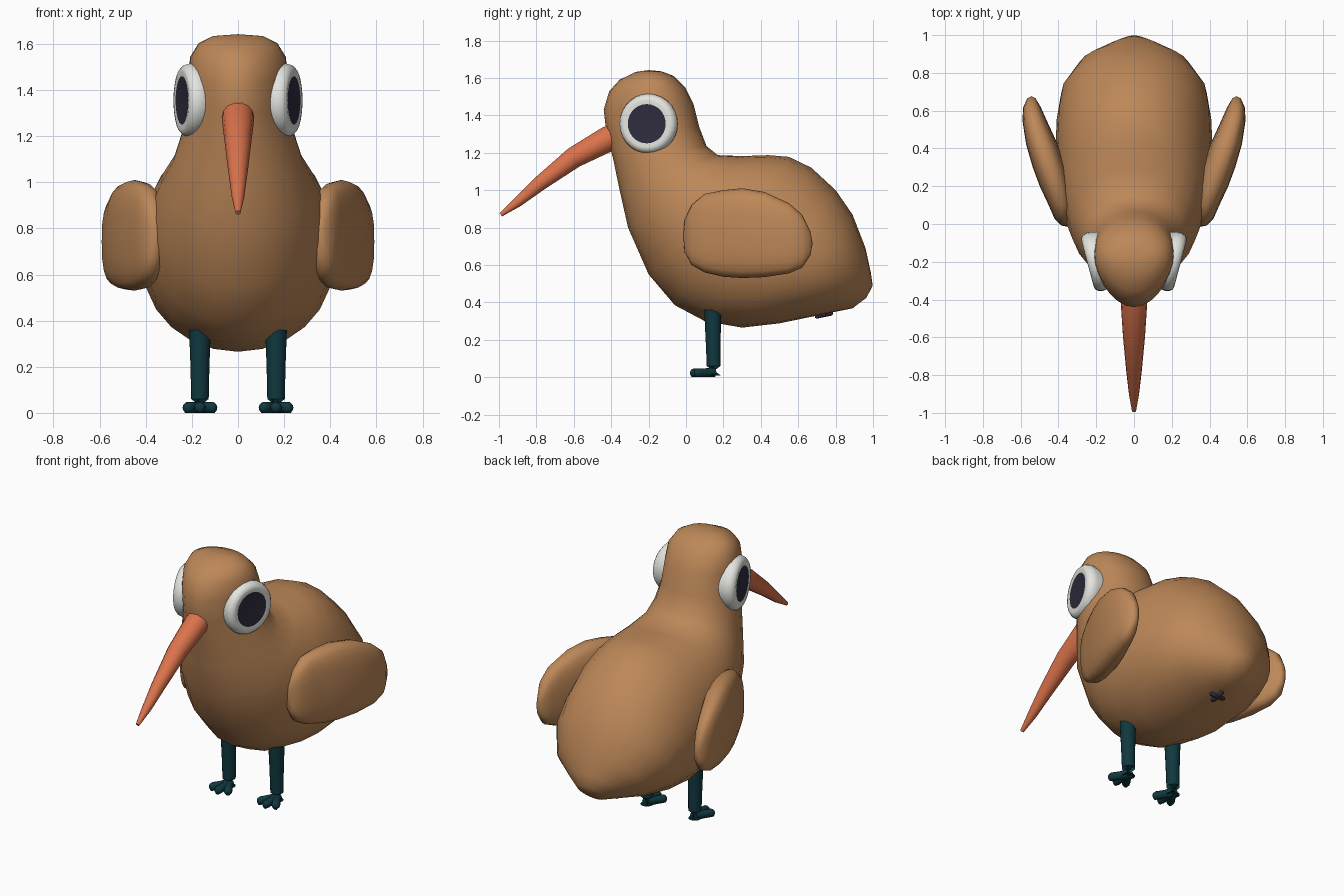
import bpy, bmesh, math
from mathutils import Vector, Matrix

if "Cube" in bpy.data.objects:
    bpy.data.objects.remove(bpy.data.objects["Cube"])


def material(name, rgb):
    m = bpy.data.materials.new(name)
    m.diffuse_color = (*rgb, 1)
    m.use_nodes = True
    m.node_tree.nodes["Principled BSDF"].inputs["Base Color"].default_value = m.diffuse_color
    return m


BROWN = material("feather_brown", (0.51, 0.245, 0.098))
ORANGE = material("beak_orange", (0.71, 0.17, 0.07))
WHITE = material("eye_white", (0.78, 0.78, 0.74))
DARK = material("dark_navy", (0.028, 0.026, 0.048))
TEAL = material("leg_teal", (0.005, 0.04, 0.05))


def loft(bm, rings, ends=(None, None)):
    """Skin closed rings of points; each end is a flat cap or a fan to a point."""
    rows = [[bm.verts.new(p) for p in r] for r in rings]
    n = len(rows[0])
    for a, b in zip(rows, rows[1:]):
        for i in range(n):
            j = (i + 1) % n
            bm.faces.new((a[i], a[j], b[j], b[i]))
    for row, tip in ((rows[0], ends[0]), (rows[-1], ends[1])):
        if tip is None:
            bm.faces.new(row)
        else:
            v = bm.verts.new(tip)
            for i in range(n):
                bm.faces.new((row[i], row[(i + 1) % n], v))


def finish(name, bm, mats, angle=60, rule=None, side=1):
    if side < 0:
        for v in bm.verts:
            v.co.x *= -1
    bmesh.ops.recalc_face_normals(bm, faces=bm.faces)
    if rule:
        for f in bm.faces:
            f.material_index = rule(f)
    me = bpy.data.meshes.new(name)
    bm.to_mesh(me)
    bm.free()
    for m in mats:
        me.materials.append(m)
    ob = bpy.data.objects.new(name, me)
    bpy.context.collection.objects.link(ob)
    bpy.ops.object.select_all(action='DESELECT')
    ob.select_set(True)
    bpy.context.view_layer.objects.active = ob
    bpy.ops.object.shade_smooth_by_angle(angle=math.radians(angle))
    return ob


def angles(n):
    return [2 * math.pi * i / n for i in range(n)]


def tube(bm, path, n=12):
    """Round tube through (point, radius) pairs."""
    pts = [Vector(p) for p, r in path]
    rings = []
    for i, (p, r) in enumerate(path):
        d = pts[min(i + 1, len(pts) - 1)] - pts[max(i - 1, 0)]
        q = d.to_track_quat('Z', 'Y')
        rings.append([pts[i] + q @ Vector((r * math.cos(a), r * math.sin(a), 0))
                      for a in angles(n)])
    loft(bm, rings)


# Body, neck and head: tilted rings (front y, z, back y, z, half width, back-heaviness)
BODY = [
    (-.27, 1.632, -.13, 1.635, .11, .10),
    (-.355, 1.59, -.065, 1.61, .17, .15),
    (-.41, 1.53, -.005, 1.55, .205, .20),
    (-.44, 1.43, .04, 1.46, .21, .20),
    (-.425, 1.30, .07, 1.34, .215, .20),
    (-.39, 1.17, .11, 1.235, .245, .12),
    (-.355, 1.00, .17, 1.187, .28, .05),
    (-.31, .80, .30, 1.182, .335, 0),
    (-.20, .55, .44, 1.187, .385, 0),
    (-.06, .385, .55, 1.178, .405, 0),
    (.10, .30, .67, 1.12, .415, 0),
    (.30, .265, .80, 1.00, .41, 0),
    (.50, .288, .89, .87, .385, 0),
    (.68, .325, .96, .69, .30, 0),
    (.80, .35, .988, .56, .17, 0),
    (.89, .368, .998, .49, .085, 0),
]
bm = bmesh.new()
rings = []
for fy, fz, by, bz, w, k in BODY:
    rings.append([(w * math.sin(a) * (1 - k * math.cos(a)),
                   (fy + by) / 2 + (fy - by) / 2 * math.cos(a),
                   (fz + bz) / 2 + (fz - bz) / 2 * math.cos(a)) for a in angles(24)])
loft(bm, rings, ((0, -.2, 1.642), (0, .965, .425)))
finish("body", bm, [BROWN], 180)

# Beak: curved taper
bm = bmesh.new()
tube(bm, [((0, -.35, 1.305), .068), ((0, -.42, 1.272), .070), ((0, -.60, 1.174), .058),
          ((0, -.78, 1.037), .041), ((0, -.90, .936), .027), ((0, -.99, .868), .011)], 14)
finish("beak", bm, [ORANGE])

# Wing stations: y, centre x, half thickness, low z, high z
WING = [
    (-.008, .362, .022, .67, .84), (.03, .374, .048, .60, .92), (.10, .388, .064, .56, .98),
    (.20, .417, .082, .537, 1.0), (.30, .448, .088, .53, 1.01), (.42, .487, .084, .535, .99),
    (.55, .527, .064, .555, .93), (.62, .540, .046, .585, .87), (.665, .543, .022, .65, .78),
]


def power(v, e=.75):
    return math.copysign(abs(v) ** e, v)


for side, tag in ((1, "left"), (-1, "right")):
    # Wing
    bm = bmesh.new()
    loft(bm, [[(x + t * power(math.cos(a)), y,
                (lo + hi) / 2 + (hi - lo) / 2 * power(math.sin(a))) for a in angles(20)]
              for y, x, t, lo, hi in WING],
         ((.355, -.014, .755), (.543, .677, .715)))
    finish(tag + "_wing", bm, [BROWN], 180, side=side)

    # Eye: turned disc with a rounded white rim and a dark inner face
    bm = bmesh.new()
    profile = [(.145, -.10), (.158, -.055), (.160, -.035), (.154, -.015),
               (.140, 0), (.125, .003), (.105, 0)]
    loft(bm, [[(r * math.cos(a), r * math.sin(a), h) for a in angles(28)] for r, h in profile])
    normal = Vector((.965, -.262, 0))
    place = (Matrix.Translation((.243, -.21, 1.355))
             @ normal.to_track_quat('Z', 'Y').to_matrix().to_4x4())
    pupil = max(bm.faces, key=lambda f: f.calc_center_median().z if len(f.verts) > 4 else -1)
    pupil.material_index = 1
    bm.transform(place)
    finish(tag + "_eye", bm, [WHITE, DARK], 50, side=side)

    # Leg
    bm = bmesh.new()
    tube(bm, [((.165, .148, .01), .038), ((.165, .148, .06), .038),
              ((.165, .145, .20), .041), ((.165, .143, .36), .047)], 14)
    finish(tag + "_leg", bm, [TEAL], 50, side=side)

    # Foot: three spread toes with flat soles
    bm = bmesh.new()
    for dx, dy in ((-.052, -.085), (0, -.105), (.052, -.085)):
        base, tip = Vector((.165, .148, .026)), Vector((.165 + dx, .148 + dy, .023))
        step = (tip - base).normalized()
        tube(bm, [(base, .028), (base.lerp(tip, .5), .023), (tip, .025),
                  (tip + step * .014, .019), (tip + step * .021, .008)], 10)
    for v in bm.verts:
        v.co.z = 0 if v.co.z < .008 else v.co.z
    finish(tag + "_foot", bm, [TEAL], 50, side=side)

# Small dark cross under the tail
bm = bmesh.new()
for d in (Vector((.05, 0, 0)), Vector((0, .048, .010))):
    c = Vector((0, .737, .334))
    tube(bm, [(c - d, .007), (c - d * .85, .013), (c + d * .85, .013), (c + d, .007)], 8)
finish("under_tail_cross", bm, [DARK])
